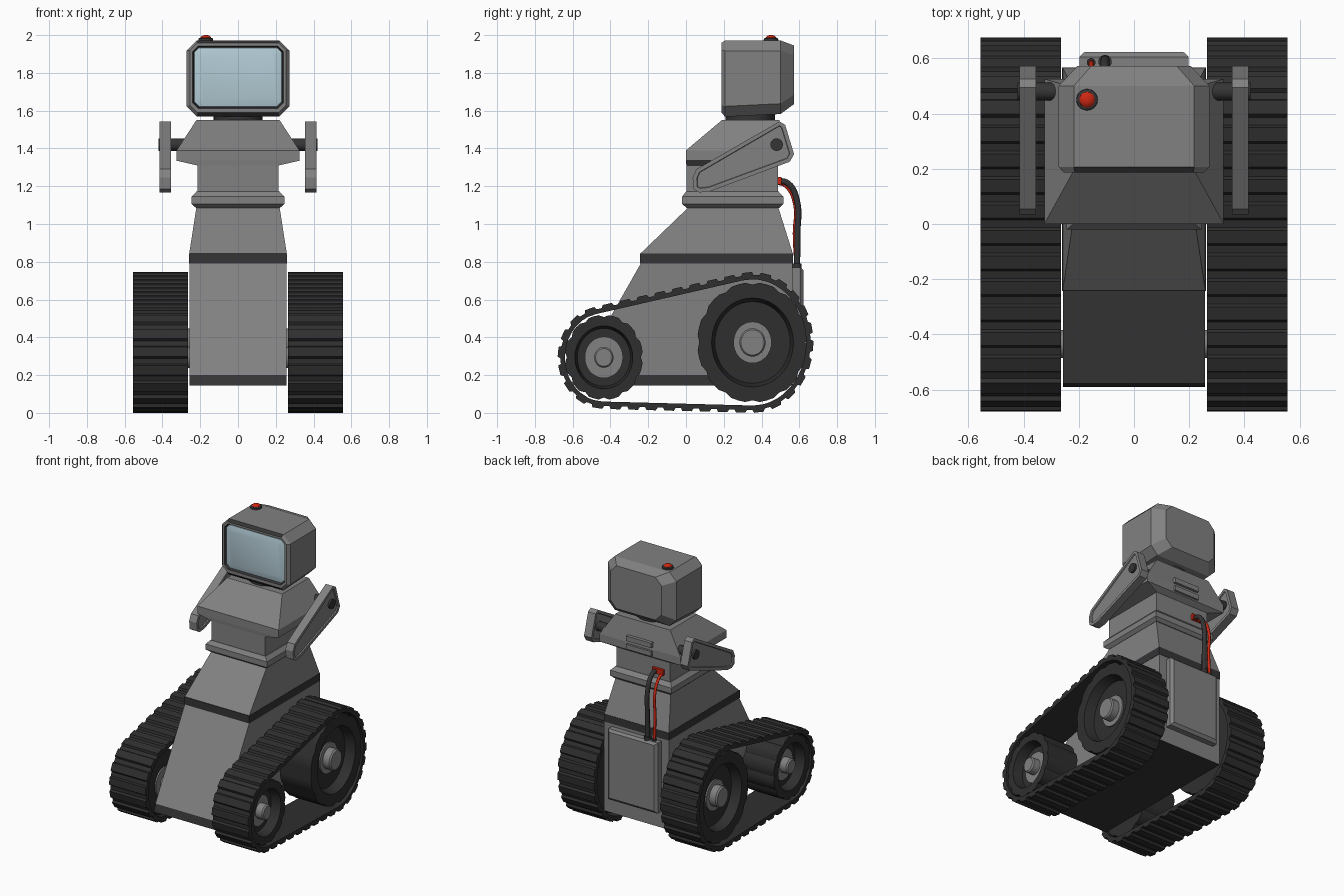
import bpy, bmesh, math
from mathutils import Vector
from mathutils.geometry import convex_hull_2d

if "Cube" in bpy.data.objects:
    bpy.data.objects.remove(bpy.data.objects["Cube"], do_unlink=True)


def material(name, rgb):
    m = bpy.data.materials.new(name)
    m.use_nodes = True
    m.diffuse_color = (*rgb, 1)
    bsdf = m.node_tree.nodes["Principled BSDF"]
    bsdf.inputs["Base Color"].default_value = (*rgb, 1)
    bsdf.inputs["Roughness"].default_value = 0.6
    return m


GREY = material("body grey", (0.22, 0.22, 0.22))
DARK = material("dark trim", (0.035, 0.035, 0.037))
RUBBER = material("track rubber", (0.028, 0.028, 0.029))
GLASS = material("pale blue screen", (0.45, 0.6, 0.67))
RED = material("signal red", (0.6, 0.02, 0.006))


def finish(bm, name, mats, rule=None, smooth=False):
    bmesh.ops.recalc_face_normals(bm, faces=bm.faces)
    for f in bm.faces:
        f.material_index = rule(f) if rule else 0
    mesh = bpy.data.meshes.new(name)
    bm.to_mesh(mesh)
    bm.free()
    for m in mats:
        mesh.materials.append(m)
    ob = bpy.data.objects.new(name, mesh)
    bpy.context.collection.objects.link(ob)
    if smooth:
        bpy.ops.object.select_all(action="DESELECT")
        bpy.context.view_layer.objects.active = ob
        ob.select_set(True)
        bpy.ops.object.shade_smooth_by_angle(angle=math.radians(35))
    return ob


def loft(name, loops, mats, rule=None, smooth=False, cyclic=False):
    """Skin a series of point loops, capped at both ends unless cyclic."""
    bm = bmesh.new()
    rings = [[bm.verts.new(p) for p in loop] for loop in loops]
    n = len(rings[0])
    pairs = list(zip(rings, rings[1:])) + ([(rings[-1], rings[0])] if cyclic else [])
    for a, b in pairs:
        for i in range(n):
            j = (i + 1) % n
            bm.faces.new((a[i], a[j], b[j], b[i]))
    if not cyclic:
        bm.faces.new(rings[0])
        bm.faces.new(rings[-1])
    return finish(bm, name, mats, rule, smooth)


def tower(name, rings, mats, rule=None):
    """Stack of rectangles given as (z, half width, front y, back y)."""
    return loft(name, [[(-w, f, z), (w, f, z), (w, b, z), (-w, b, z)]
                       for z, w, f, b in rings], mats, rule)


def box(name, x, y, z, mat):
    return loft(name, [[(x[0], y[0], h), (x[1], y[0], h), (x[1], y[1], h), (x[0], y[1], h)]
                       for h in z], [mat])


def lathe_x(name, side, y, z, profile, mat, squash=1, segs=32, teeth=0):
    """Turn an (x, radius) profile about a sideways axle."""
    loops = []
    for x, r in profile:
        loop = []
        for i in range(segs):
            a = math.tau * i / segs
            k = r - (0.012 if teeth and r > teeth and i % 4 == 0 else 0)
            loop.append((side * x, y + k * squash * math.cos(a), z + k * math.sin(a)))
        loops.append(loop)
    return loft(name, loops, [mat], smooth=True)


def lathe_z(name, x, y, profile, mat, segs=20):
    return loft(name, [[(x + r * math.cos(math.tau * i / segs),
                         y + r * math.sin(math.tau * i / segs), z)
                        for i in range(segs)] for z, r in profile], [mat], smooth=True)


# Lower body with dark skirt, band, and tapered upper body
tower("lower_body", [(0.145, 0.258, -0.59, 0.565), (0.2, 0.258, -0.575, 0.565),
                     (0.79, 0.258, -0.24, 0.565)], [GREY, DARK],
      lambda f: int(f.calc_center_median().z < 0.195 and f.normal.y < 0.5))
tower("waist_band", [(0.79, 0.26, -0.243, 0.567), (0.845, 0.26, -0.243, 0.567)], [DARK])
tower("upper_body", [(0.845, 0.258, -0.24, 0.565), (1.09, 0.22, 0.015, 0.488)], [GREY])
tower("collar", [(1.085, 0.222, 0.005, 0.495), (1.105, 0.245, -0.02, 0.515),
                 (1.145, 0.245, -0.02, 0.515), (1.172, 0.22, 0, 0.49)], [GREY])
tower("torso", [(1.17, 0.215, 0.002, 0.487), (1.33, 0.215, 0.002, 0.487)], [GREY])
tower("shoulders", [(1.31, 0.215, 0.002, 0.487), (1.335, 0.325, 0, 0.525),
                    (1.39, 0.325, 0, 0.525), (1.55, 0.22, 0.19, 0.495)], [GREY])
for i, z in enumerate((1.345, 1.405)):
    box(f"back_vent_{i}", (-0.1, 0.1), (0.5, 0.54), (z, z + 0.035), GREY)

# Back panel with bevelled rim
loft("back_panel", [[(-w, y, z0), (w, y, z0), (w, y, z1), (-w, y, z1)] for w, y, z0, z1 in
                    ((0.198, 0.56, 0.26, 0.77), (0.198, 0.605, 0.26, 0.77),
                     (0.18, 0.622, 0.28, 0.755))], [GREY])


# Head: chamfered outlines along y, ending inside the recessed screen frame
def octagon(y, w, z0, z1, c):
    half = [(w - c, z0), (w, z0 + c), (w, z1 - c), (w - c, z1)]
    return [(x, y, z) for x, z in half] + [(-x, y, z) for x, z in reversed(half)]


lathe_z("neck", 0, 0.34, [(1.54, 0.13), (1.6, 0.13)], DARK)
loft("head", [octagon(0.21, 0.232, 1.62, 1.935, 0.025), octagon(0.187, 0.24, 1.612, 1.943, 0.03),
              octagon(0.187, 0.255, 1.59, 1.958, 0.04), octagon(0.207, 0.273, 1.568, 1.972, 0.055),
              octagon(0.5, 0.273, 1.582, 1.972, 0.055), octagon(0.572, 0.205, 1.635, 1.945, 0.05)],
     [GREY, DARK], lambda f: int(f.calc_center_median().y < 0.2 and
                                 abs(f.normal.y) < 0.9
                                 and f.calc_center_median().xz.length < 9
                                 and max(abs(v.co.x) for v in f.verts) < 0.245))
loft("screen", [octagon(0.212, 0.233, 1.62, 1.935, 0.025), octagon(0.2, 0.231, 1.622, 1.933, 0.025),
                octagon(0.191, 0.2, 1.65, 1.905, 0.02)], [GLASS], smooth=True)

# Beacon on the head
lathe_z("beacon_base", -0.17, 0.45, [(1.96, 0.04), (1.982, 0.038), (1.986, 0.03)], DARK)
lathe_z("beacon_lamp", -0.17, 0.45, [(1.975, 0.029), (1.988, 0.028), (1.996, 0.02), (2.0, 0.008)], RED)


# Cables down the back
def cable(name, x, radius, points, mat):
    cu = bpy.data.curves.new(name, "CURVE")
    cu.dimensions = "3D"
    cu.bevel_depth = radius
    cu.bevel_resolution = 2
    cu.resolution_u = 6
    cu.use_fill_caps = True
    sp = cu.splines.new("BEZIER")
    sp.bezier_points.add(len(points) - 1)
    for bp, (y, z) in zip(sp.bezier_points, points):
        bp.co = (x, y, z)
        bp.handle_left_type = bp.handle_right_type = "AUTO"
    cu.materials.append(mat)
    bpy.context.collection.objects.link(bpy.data.objects.new(name, cu))


cable("black_cable", -0.105, 0.016, [(0.48, 1.23), (0.54, 1.215), (0.588, 1.12), (0.59, 0.95), (0.588, 0.76)], DARK)
cable("red_cable", -0.155, 0.01, [(0.48, 1.22), (0.53, 1.2), (0.578, 1.1), (0.575, 0.95), (0.585, 0.76)], RED)
lathe_z("black_plug", -0.105, 0.588, [(0.765, 0.024), (0.79, 0.024)], DARK)
lathe_z("red_plug", -0.155, 0.585, [(0.765, 0.016), (0.785, 0.016)], DARK)
box("cable_clip", (-0.17, -0.08), (0.48, 0.505), (1.21, 1.25), RED)

# Wheel data: y, z, outer belt radius (y, z), wheel radius
REAR = (0.352, 0.373, 0.308, 0.358, 0.318)
FRONT = (-0.435, 0.294, 0.23, 0.258, 0.225)


def belt_path(pads):
    """Even steps, four per pad, around the taut outline of both wheels."""
    pts = [Vector((y + ry * math.cos(math.tau * i / 64), z + rz * math.sin(math.tau * i / 64)))
           for y, z, ry, rz, _ in (REAR, FRONT) for i in range(64)]
    hull = [pts[i] for i in convex_hull_2d(pts)]
    if sum(a.x * b.y - a.y * b.x for a, b in zip(hull, hull[1:] + hull[:1])) < 0:
        hull.reverse()
    edges = list(zip(hull, hull[1:] + hull[:1]))
    total = sum((b - a).length for a, b in edges)
    for p in range(pads):
        for step, lift in ((0, 0), (0.08, 0.015), (0.6, 0.015), (0.7, 0)):
            d = total * (p + step) / pads
            for a, b in edges:
                if d <= (b - a).length:
                    t = (b - a).normalized()
                    yield a + t * d, Vector((t.y, -t.x)), lift
                    break
                d -= (b - a).length


ARM = [(0.04, 1.185), (0.035, 1.245), (0.055, 1.29), (0.495, 1.543), (0.525, 1.525),
       (0.572, 1.37), (0.55, 1.33), (0.125, 1.172), (0.07, 1.167)]

for side, tag in ((1, "left"), (-1, "right")):
    # Track belt with raised pads
    loops = []
    for p, n, lift in belt_path(36):
        o, i = p + n * lift, p - n * 0.024
        loops.append([(side * x, q.x, q.y) for x, q in ((0.265, o), (0.555, o), (0.555, i), (0.265, i))])
    loft(f"{tag}_track", loops, [RUBBER], cyclic=True)

    # Dished wheels with hubs and axles
    for pos, (y, z, _, _, r) in (("rear", REAR), ("front", FRONT)):
        lathe_x(f"{tag}_{pos}_wheel", side, y, z,
                [(0.29, 0.1), (0.29, r), (0.54, r), (0.54, r * 0.74), (0.47, r * 0.68), (0.47, 0.1)],
                RUBBER, 0.92, 48, r * 0.9)
        lathe_x(f"{tag}_{pos}_hub", side, y, z, [(0.28, 0.11), (0.48, 0.11)], GREY, 0.92)
        h = 0.21 * r + 0.008
        lathe_x(f"{tag}_{pos}_axle", side, y, z, [(0.2, h), (0.53, h), (0.54, h - 0.008)], GREY, 0.92)

    # Arm plate with recessed faces, and its shoulder pin
    bm = bmesh.new()
    a, b = ([bm.verts.new((side * x, y, z)) for y, z in ARM] for x in (0.355, 0.415))
    caps = [bm.faces.new(a), bm.faces.new(b)]
    for i in range(len(ARM)):
        j = (i + 1) % len(ARM)
        bm.faces.new((a[i], a[j], b[j], b[i]))
    bmesh.ops.recalc_face_normals(bm, faces=bm.faces)
    bmesh.ops.inset_individual(bm, faces=caps, thickness=0.022, depth=0)
    bmesh.ops.inset_individual(bm, faces=caps, thickness=0.003, depth=-0.008)
    finish(bm, f"{tag}_arm", [GREY])
    lathe_x(f"{tag}_arm_pin", side, 0.48, 1.42, [(0.25, 0.033), (0.422, 0.033)], DARK, segs=20)
